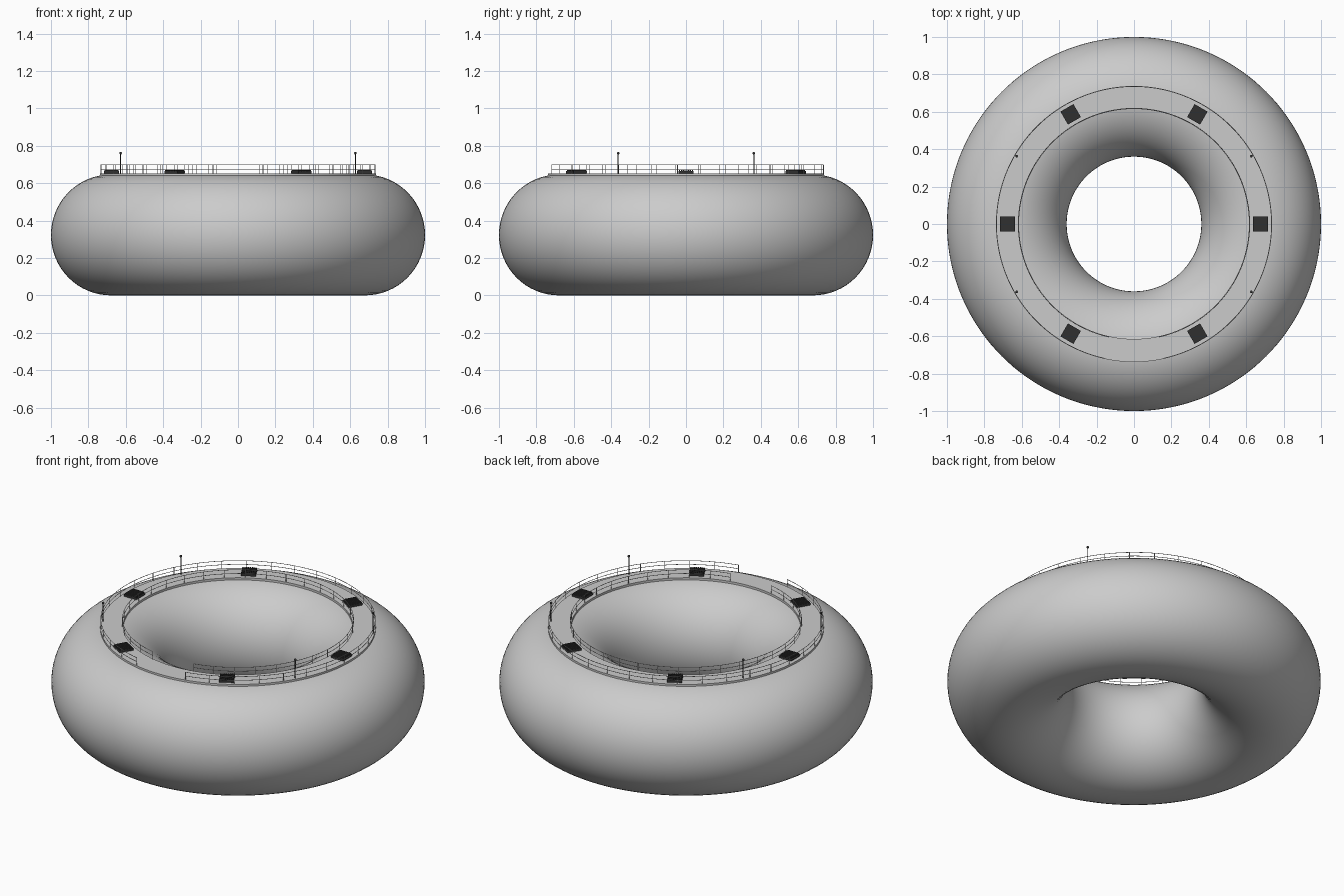
import bpy, bmesh
from math import sin, cos, pi, radians
from mathutils import Matrix, Vector

if "Cube" in bpy.data.objects:
    bpy.data.objects.remove(bpy.data.objects["Cube"])

dark = bpy.data.materials.new("dark")
dark.diffuse_color = (0.03, 0.03, 0.03, 1)
dark.use_nodes = True
dark.node_tree.nodes["Principled BSDF"].inputs["Base Color"].default_value = dark.diffuse_color
DECK_Z = 0.652


def polar(r, a, z):
    return Vector((r * cos(a), r * sin(a), z))


def finish(bm, name, mat=None):
    bmesh.ops.recalc_face_normals(bm, faces=bm.faces[:])
    me = bpy.data.meshes.new(name)
    bm.to_mesh(me)
    bm.free()
    ob = bpy.data.objects.new(name, me)
    bpy.context.collection.objects.link(ob)
    if mat:
        me.materials.append(mat)
    bpy.ops.object.select_all(action='DESELECT')
    ob.select_set(True)
    bpy.context.view_layer.objects.active = ob
    bpy.ops.object.shade_smooth_by_angle(angle=radians(35))
    return ob


def lathe(name, profile, steps=144):
    # closed profile of (radius, z) swept around z
    bm = bmesh.new()
    rings = [[bm.verts.new(polar(r, 2 * pi * i / steps, z)) for r, z in profile]
             for i in range(steps)]
    n = len(profile)
    for i in range(steps):
        a, b = rings[i], rings[(i + 1) % steps]
        for j in range(n):
            k = (j + 1) % n
            bm.faces.new((a[j], b[j], b[k], a[k]))
    return finish(bm, name)


def rod(bm, base, height, radius, sides=8):
    bmesh.ops.create_cone(bm, cap_ends=True, segments=sides, radius1=radius,
                          radius2=radius, depth=height,
                          matrix=Matrix.Translation(base + Vector((0, 0, height / 2))))


def arc_tube(bm, r, z, a0, a1, t, steps=128, sides=6):
    # thin bent bar following part of a circle
    rings = []
    for i in range(steps + 1):
        a = a0 + (a1 - a0) * i / steps
        rings.append([bm.verts.new(polar(r + t * cos(2 * pi * j / sides), a,
                                         z + t * sin(2 * pi * j / sides)))
                      for j in range(sides)])
    for p, q in zip(rings, rings[1:]):
        for j in range(sides):
            k = (j + 1) % sides
            bm.faces.new((p[j], q[j], q[k], p[k]))
    bm.faces.new(rings[0])
    bm.faces.new(rings[-1])


# Inflated-looking ring body
lathe("ring_body", [(0.68 + 0.32 * cos(2 * pi * j / 64), 0.323 + 0.323 * sin(2 * pi * j / 64))
                    for j in range(64)])

# Flat walkway on top of the ring
lathe("walkway_deck", [(0.615, 0.62), (0.738, 0.62), (0.738, DECK_Z), (0.615, DECK_Z)])

# Railings, open at the front
gap = radians(12.5)
start, end = -pi / 2 + gap, 1.5 * pi - gap
for name, r in (("outer_railing", 0.735), ("inner_railing", 0.619)):
    bm = bmesh.new()
    for z in (0.675, 0.697):
        arc_tube(bm, r, z, start, end, 0.0015)
    for i in range(33):
        rod(bm, polar(r, start + (end - start) * i / 32, DECK_Z), 0.045, 0.0015, 6)
    finish(bm, name)

# Six dark deck hatches with slatted tops
for i in range(6):
    a = i * pi / 3
    place = Matrix.Rotation(a, 4, 'Z') @ Matrix.Translation((0.677, 0, DECK_Z))
    bm = bmesh.new()

    def box(size, loc):
        bmesh.ops.create_cube(bm, size=1, matrix=place @ Matrix.Translation(loc)
                              @ Matrix.Diagonal((*size, 1)))
    box((0.08, 0.08, 0.013), (0, 0, 0.0065))
    for k in range(8):
        box((0.074, 0.006, 0.006), (0, -0.035 + 0.01 * k, 0.015))
    finish(bm, f"deck_hatch_{i + 1}", dark)

# Four lamp posts
for i, deg in enumerate((30, 150, 210, 330)):
    base = polar(0.725, radians(deg), DECK_Z)
    bm = bmesh.new()
    rod(bm, base, 0.108, 0.0025, 10)
    bmesh.ops.create_uvsphere(bm, u_segments=14, v_segments=10, radius=0.007,
                              matrix=Matrix.Translation(base + Vector((0, 0, 0.108))))
    finish(bm, f"lamp_post_{i + 1}", dark)
